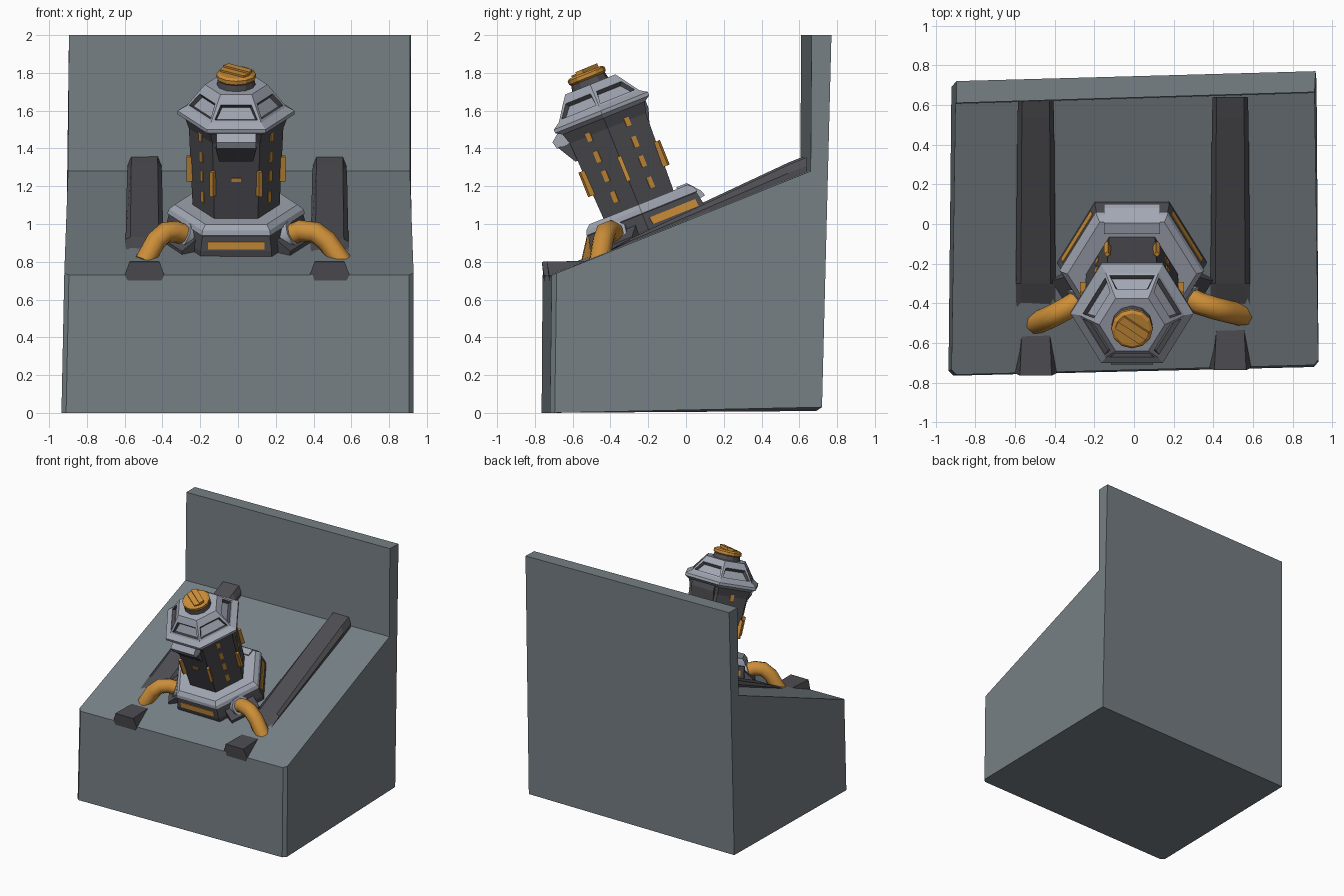
import bpy, bmesh, math
from mathutils import Matrix, Vector

if "Cube" in bpy.data.objects:
    bpy.data.objects.remove(bpy.data.objects["Cube"])


def material(name, col):
    m = bpy.data.materials.new(name)
    m.diffuse_color = (*col, 1)
    m.use_nodes = True
    m.node_tree.nodes["Principled BSDF"].inputs["Base Color"].default_value = m.diffuse_color
    return m


SLATE = material("slate grey", (0.18, 0.215, 0.235))
DARK = material("dark grey", (0.075, 0.075, 0.085))
LIGHT = material("light steel", (0.36, 0.385, 0.45))
ORANGE = material("orange", (0.60, 0.27, 0.04))

# Device frame: stands square on the sloping panel
TILT = math.radians(21.9)
FRAME = Matrix.Translation((-0.01, -0.19, 0.95)) @ Matrix.Rotation(TILT, 4, 'X')


def finish(name, bm, mats, matrix=None):
    bmesh.ops.recalc_face_normals(bm, faces=bm.faces)
    me = bpy.data.meshes.new(name)
    bm.to_mesh(me)
    bm.free()
    for m in mats:
        me.materials.append(m)
    ob = bpy.data.objects.new(name, me)
    bpy.context.collection.objects.link(ob)
    if matrix is not None:
        ob.matrix_world = matrix
    return ob


def loft_bm(rings):
    bm = bmesh.new()
    vs = [[bm.verts.new(p) for p in r] for r in rings]
    n = len(vs[0])
    for a, b in zip(vs, vs[1:]):
        for i in range(n):
            j = (i + 1) % n
            bm.faces.new((a[i], a[j], b[j], b[i]))
    bm.faces.new(vs[0])
    bm.faces.new(vs[-1])
    bmesh.ops.recalc_face_normals(bm, faces=bm.faces)
    return bm


def loft(name, rings, mat, matrix=None):
    return finish(name, loft_bm(rings), [mat], matrix)


def rings_of(profile, n):
    return [[(r * math.cos(math.tau * i / n), r * math.sin(math.tau * i / n), h)
             for i in range(n)] for r, h in profile]


def lathe(name, profile, n, mat):
    return loft(name, rings_of(profile, n), mat, FRAME)


def radial_block(name, angle, outline, width, mat, width2=None):
    """Prism on the device: outline is (radius, height), width runs tangentially."""
    w2 = width if width2 is None else width2
    ws = [w2 if r == max(p[0] for p in outline) else width for r, h in outline]
    rings = [[(r, s * w / 2, h) for (r, h), w in zip(outline, ws)] for s in (-1, 1)]
    return loft(name, rings, mat, FRAME @ Matrix.Rotation(math.radians(angle), 4, 'Z'))


def rect(r0, r1, h0, h1):
    return [(r0, h0), (r1, h0), (r1, h1), (r0, h1)]


# Housing: slightly skewed wedge with a tall back wall
left = [(-0.935, -0.765, 0), (-0.92, -0.76, 0.73), (-0.90, 0.605, 1.28),
        (-0.895, 0.61, 2), (-0.895, 0.72, 2), (-0.92, 0.69, 0.01)]
right = [(0.93, -0.72, 0), (0.93, -0.71, 0.73), (0.91, 0.66, 1.28),
         (0.91, 0.665, 2), (0.915, 0.77, 2), (0.92, 0.72, 0.03)]
bm = loft_bm([left, right])
upright = [e for e in bm.edges if all(v.co.y < -0.7 for v in e.verts)
           and abs(e.verts[0].co.x - e.verts[1].co.x) < 0.1]
bmesh.ops.bevel(bm, geom=upright, offset=0.025, segments=1, affect='EDGES')
finish("housing", bm, [SLATE])


def slope(x, y):
    return 0.73 + 0.403 * (y + 0.735 - 0.028 * x)


# Rails on the slope and their front feet
for side, x in (("left", -0.495), ("right", 0.485)):
    def section(y, w, wt, h):
        z = slope(x, y)
        return [(x - w, y, z - 0.05), (x + w, y, z - 0.05), (x + w, y, z + h * 0.4),
                (x + wt, y, z + h), (x - wt, y, z + h), (x - w, y, z + h * 0.4)]
    loft(side + "_rail", [section(0.64, 0.088, 0.07, 0.075), section(0.54, 0.092, 0.07, 0.075),
                          section(-0.3, 0.1, 0.075, 0.02), section(-0.45, 0.1, 0.075, -0.01)], DARK)
    yf = -0.738 + 0.028 * x
    loft(side + "_rail_foot",
         [[(x - 0.09, yf, 0.70), (x + 0.09, yf, 0.70), (x + 0.105, yf, 0.73), (x + 0.08, yf - 0.012, 0.80),
           (x - 0.08, yf - 0.012, 0.80), (x - 0.105, yf, 0.73)],
          [(x - 0.075, -0.53, 0.70), (x + 0.075, -0.53, 0.70), (x + 0.08, -0.53, 0.75),
           (x + 0.07, -0.53, 0.805), (x - 0.07, -0.53, 0.805), (x - 0.08, -0.53, 0.75)]], DARK)

# Device base: dark hexagonal plinth with a light collar
lathe("plinth", [(0.375, -0.05), (0.375, 0.03), (0.355, 0.115)], 6, DARK)
lathe("plinth_collar", [(0.345, 0.105), (0.365, 0.115), (0.355, 0.14), (0.325, 0.165), (0.25, 0.165)], 6, LIGHT)
for a in (30, 150, 270):
    radial_block("plinth_stripe", a, [(0.31, 0.04), (0.3275, 0.04), (0.3185, 0.08), (0.30, 0.08)], 0.30, ORANGE)
radial_block("rear_step", 90, [(0.22, 0.05), (0.345, 0.08), (0.335, 0.11), (0.28, 0.175), (0.22, 0.175)], 0.28, LIGHT)
for a in (210, 330):
    radial_block("pipe_bracket", a, [(0.28, -0.03), (0.40, -0.01), (0.40, 0.02), (0.28, 0.09)], 0.24, DARK)

# Column with corner bars and dashes
lathe("column", [(0.23, 0.15), (0.25, 0.60), (0.275, 0.67)], 6, DARK)
for k in range(6):
    radial_block("corner_bar", 60 * k, rect(0.225, 0.262, 0.30, 0.44), 0.022, ORANGE)


def apothem(h):
    return math.cos(math.pi / 6) * (0.23 + 0.02 * (h - 0.15) / 0.45)


for a in (30, 150, 210, 330):
    for h in (0.25, 0.37, 0.48, 0.60):
        ap = apothem(h)
        radial_block("dash", a, rect(ap - 0.004, ap + 0.005, h - 0.03, h + 0.03), 0.03, ORANGE)
ap = apothem(0.39)
radial_block("front_dash", 270, rect(ap - 0.004, ap + 0.005, 0.38, 0.40), 0.05, ORANGE)

# Hoods below the head
radial_block("front_hood", 270, [(0.2, 0.50), (0.225, 0.50), (0.285, 0.605), (0.2, 0.605)], 0.18, DARK, 0.22)
radial_block("front_hood_cap", 270, [(0.2, 0.60), (0.29, 0.60), (0.30, 0.64), (0.25, 0.68), (0.2, 0.68)], 0.21, LIGHT)
radial_block("rear_hood", 90, [(0.18, 0.50), (0.20, 0.50), (0.24, 0.62), (0.24, 0.67), (0.18, 0.67)], 0.2, DARK)

# Head: faceted dome with recessed panels
bm = loft_bm(rings_of([(0.265, 0.655), (0.31, 0.68), (0.31, 0.70), (0.265, 0.725),
                       (0.19, 0.82), (0.165, 0.85)], 6))
panels = [f for f in bm.faces if 0.76 < f.calc_center_median().z < 0.79]
bmesh.ops.inset_individual(bm, faces=panels, thickness=0.024)
walls = bmesh.ops.inset_individual(bm, faces=panels, thickness=0.012, depth=-0.022)["faces"]
for f in walls:
    f.material_index = 1
finish("head", bm, [LIGHT, DARK], FRAME)

# Neck and turning knob
lathe("neck", [(0.105, 0.84), (0.095, 0.885)], 12, DARK)
lathe("knob", [(0.095, 0.88), (0.105, 0.89), (0.105, 0.91), (0.09, 0.92)], 12, ORANGE)
for s in (-1, 1):
    rings = [[(-0.085, s * 0.0, z), (0.085, s * 0.0, z), (0.075, s * 0.04, z), (-0.075, s * 0.04, z)]
             for z in (0.91, 0.94 if s > 0 else 0.93)]
    loft("knob_grip", rings, ORANGE, FRAME @ Matrix.Rotation(math.radians(-35), 4, 'Z'))


# Bent pipes with sockets
def tube(name, pts, radius, mat):
    cu = bpy.data.curves.new(name, 'CURVE')
    cu.dimensions = '3D'
    cu.bevel_depth = radius
    cu.bevel_resolution = 2
    cu.use_fill_caps = True
    sp = cu.splines.new('POLY')
    sp.points.add(len(pts) - 1)
    for p, co in zip(sp.points, pts):
        p.co = (*co, 1)
    tmp = bpy.data.objects.new(name + "_path", cu)
    bpy.context.collection.objects.link(tmp)
    bpy.context.view_layer.update()
    me = bpy.data.meshes.new_from_object(tmp.evaluated_get(bpy.context.evaluated_depsgraph_get()))
    bpy.data.objects.remove(tmp)
    me.materials.clear()
    me.materials.append(mat)
    ob = bpy.data.objects.new(name, me)
    bpy.context.collection.objects.link(ob)


paths = {"left": [(-0.25, -0.37, 0.93), (-0.33, -0.42, 0.96), (-0.385, -0.45, 0.955),
                  (-0.435, -0.475, 0.91), (-0.495, -0.50, 0.80)],
         "right": [(0.25, -0.36, 0.93), (0.33, -0.40, 0.965), (0.41, -0.425, 0.955),
                   (0.47, -0.44, 0.91), (0.555, -0.46, 0.79)]}
for side, pts in paths.items():
    tube(side + "_pipe", pts, 0.057, ORANGE)
    a, b = Vector(pts[0]), Vector(pts[1])
    tube(side + "_pipe_socket", [a.lerp(b, -0.3), a.lerp(b, 0.55)], 0.075, LIGHT)
